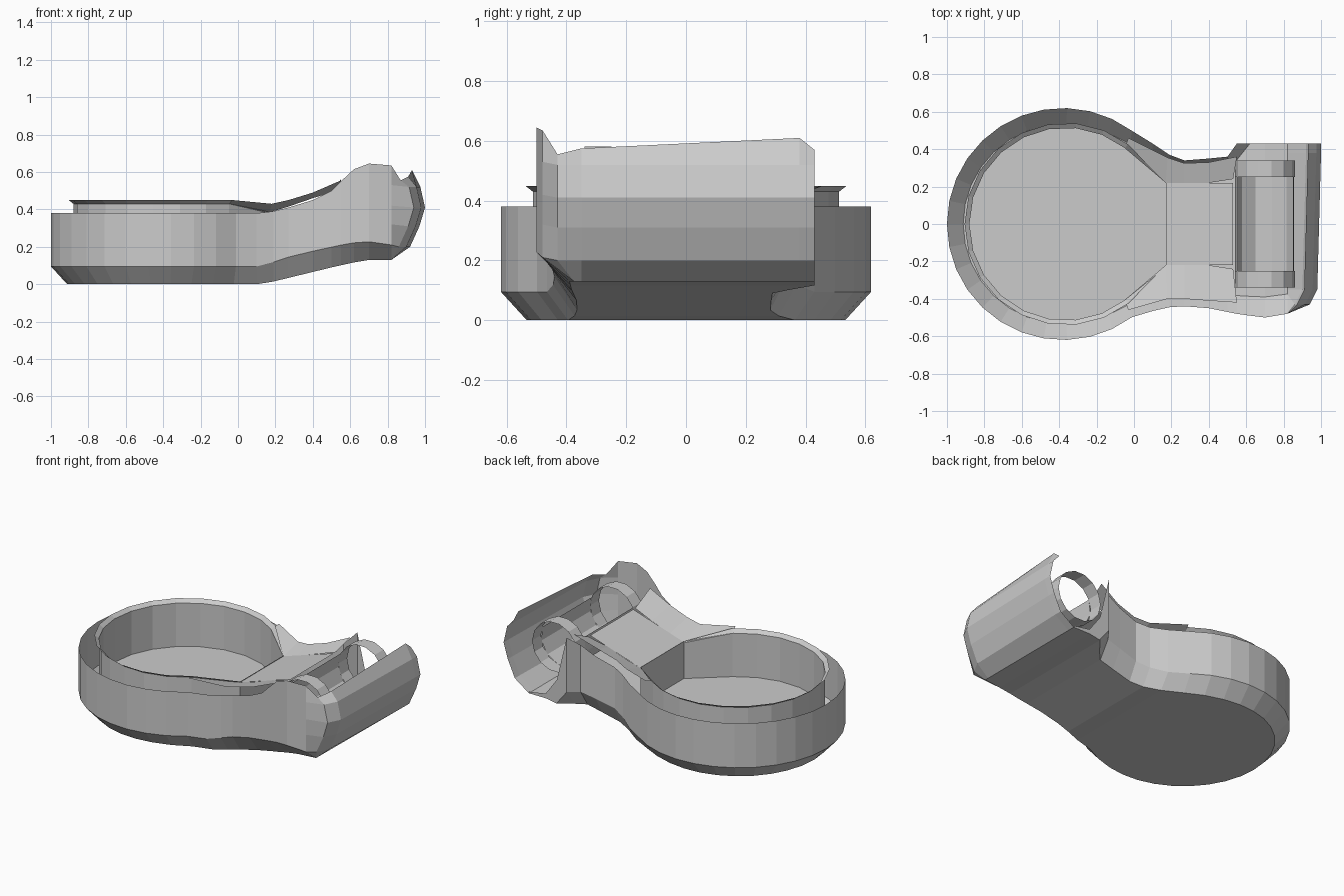
import bpy, bmesh
from math import cos, sin, radians

if "Cube" in bpy.data.objects:
    bpy.data.objects.remove(bpy.data.objects["Cube"])


def lerp(table, x):
    """Piecewise linear lookup in a list of (x, value)."""
    if x <= table[0][0]:
        return table[0][1]
    for (x0, v0), (x1, v1) in zip(table, table[1:]):
        if x <= x1:
            return v0 + (v1 - v0) * (x - x0) / (x1 - x0)
    return table[-1][1]


def sheet(name, rows, close_rows=False, caps=()):
    """Surface lofted through equal-length rows of points; caps lists rows to fill."""
    bm = bmesh.new()
    grid = [[bm.verts.new(p) for p in row] for row in rows]
    pairs = list(zip(grid, grid[1:]))
    if close_rows:
        pairs.append((grid[-1], grid[0]))
    for a, b in pairs:
        for i in range(len(a) - 1):
            bm.faces.new((a[i], a[i + 1], b[i + 1], b[i]))
    for c in caps:
        bm.faces.new([row[c] for row in grid])
    bmesh.ops.remove_doubles(bm, verts=bm.verts, dist=0.0005)
    bmesh.ops.recalc_face_normals(bm, faces=bm.faces)
    me = bpy.data.meshes.new(name)
    bm.to_mesh(me)
    bm.free()
    ob = bpy.data.objects.new(name, me)
    bpy.context.collection.objects.link(ob)
    return ob


# Height of the underside and of its chamfer edge along the length
UNDER = [(0.13, 0.0), (0.5, 0.09), (0.68, 0.13), (0.82, 0.13)]
CHAMFER = [(0.12, 0.095), (0.3, 0.155), (0.6, 0.22), (0.74, 0.23), (0.82, 0.21)]
CX = -0.38

# Outer shell stations: x, back y, front y, back top z, front top z
stations = []
for i in range(12):
    a = radians(180 - i * 11.5)
    y = 0.62 * sin(a)
    stations.append((CX + 0.62 * cos(a), y, -y, 0.38, 0.38))
stations += [
    (0.10, 0.43, -0.465, 0.38, 0.38),
    (0.19, 0.37, -0.445, 0.39, 0.39),
    (0.27, 0.34, -0.44, 0.41, 0.41),
    (0.40, 0.35, -0.45, 0.45, 0.45),
    (0.50, 0.36, -0.47, 0.50, 0.50),
    (0.55, 0.43, -0.48, 0.56, 0.55),
    (0.62, 0.43, -0.49, 0.27, 0.615),
    (0.70, 0.43, -0.50, 0.16, 0.645),
    (0.82, 0.43, -0.48, 0.14, 0.635),
]
rows = []
for x, yb, yf, tb, tf in stations:
    zb, zc = lerp(UNDER, x), lerp(CHAMFER, x)
    k = lerp([(0.0, 0.86), (0.7, 0.78)], x)
    bx = CX + (x - CX) * lerp([(-0.4, 0.86), (0.1, 1.0)], x)
    head = x > 0.6
    rows.append([
        (x, yb, tb),
        (x, yb, min(zc, tb) if not head else zb + 0.005),
        (bx, yb if head else yb * k, zb),
        (bx, yf * k, zb),
        (x, yf, zc),
        (x, yf, tf)])
sheet("outer_shell", rows)

# Curved end plate across the head: y, x shift, top z
plate = []
for y, dx, top in ((-0.43, -0.06, 0.555), (-0.35, -0.02, 0.575),
                   (0.38, 0.0, 0.61), (0.43, 0.0, 0.57)):
    y0 = -0.375 if y < -0.4 else y
    plate.append([(0.82, y0, 0.13), (0.92 + dx, y, 0.2), (0.97 + dx, y, 0.31),
                  (1.0 + dx, y, 0.41), (0.975 + dx, y, 0.52), (0.93 + dx, y, top)])
sheet("end_plate", plate)

# Front ear corner joining the shell wall to the plate
ear = [(0.82, -0.375, 0.13)] + [(0.82, -0.48, z) for z in (0.21, 0.32, 0.42, 0.53, 0.635)]
sheet("ear_corner", [ear, plate[0]])

# Bowl liner: flared lip, wall and floor, flat at the neck end
BX = -0.365
bowl = []
outline = [(BX + 0.515 * cos(radians(a)), 0.515 * sin(radians(a))) for a in range(52, 309, 16)]
for x, y in outline:
    bowl.append([(BX + (x - BX) * 1.05, y * 1.05, 0.45), (x, y, 0.43), (x, y, 0.15)])
for y in (-0.22, 0.22):
    bowl.append([(0.17, y, 0.39), (0.17, y, 0.38), (0.17, y, 0.15)])
sheet("bowl_liner", bowl, close_rows=True, caps=(2,))

# Neck ramp and the sloping skins beside it
sheet("neck_ramp", [[(0.17, y, 0.385), (0.53, y, 0.50)] for y in (-0.22, 0.22)])
for side, ys in (("back", (0.46, 0.355, 0.325, 0.33, 0.36)),
                 ("front", (-0.46, -0.40, -0.40, -0.41, -0.42))):
    s = 1 if ys[0] > 0 else -1
    inner = [(-0.05, 0.406 * s, 0.43), (0.17, 0.22 * s, 0.385), (0.27, 0.22 * s, 0.415),
             (0.40, 0.22 * s, 0.46), (0.53, 0.24 * s, 0.50)]
    outer = [(x, y, z) for x, y, z in zip((-0.03, 0.18, 0.27, 0.40, 0.55), ys,
                                          (0.45, 0.43, 0.45, 0.49, 0.555))]
    sheet("neck_skin_" + side, [inner, outer])


# Head cradle: round bearing ring at each side with a trough between them
def arc(y, start, stop, n, r=0.16):
    return [(0.70 + r * cos(radians(start + (stop - start) * i / n)), y,
             0.425 + r * sin(radians(start + (stop - start) * i / n))) for i in range(n + 1)]


sheet("cradle_trough", [arc(-0.25, 155, 380, 7), arc(0.25, 155, 380, 7)])
for name, s in (("ring_back", 1), ("ring_front", -1)):
    sheet(name, [arc(0.25 * s, 0, 360, 14), arc(0.34 * s, 0, 360, 14)])
